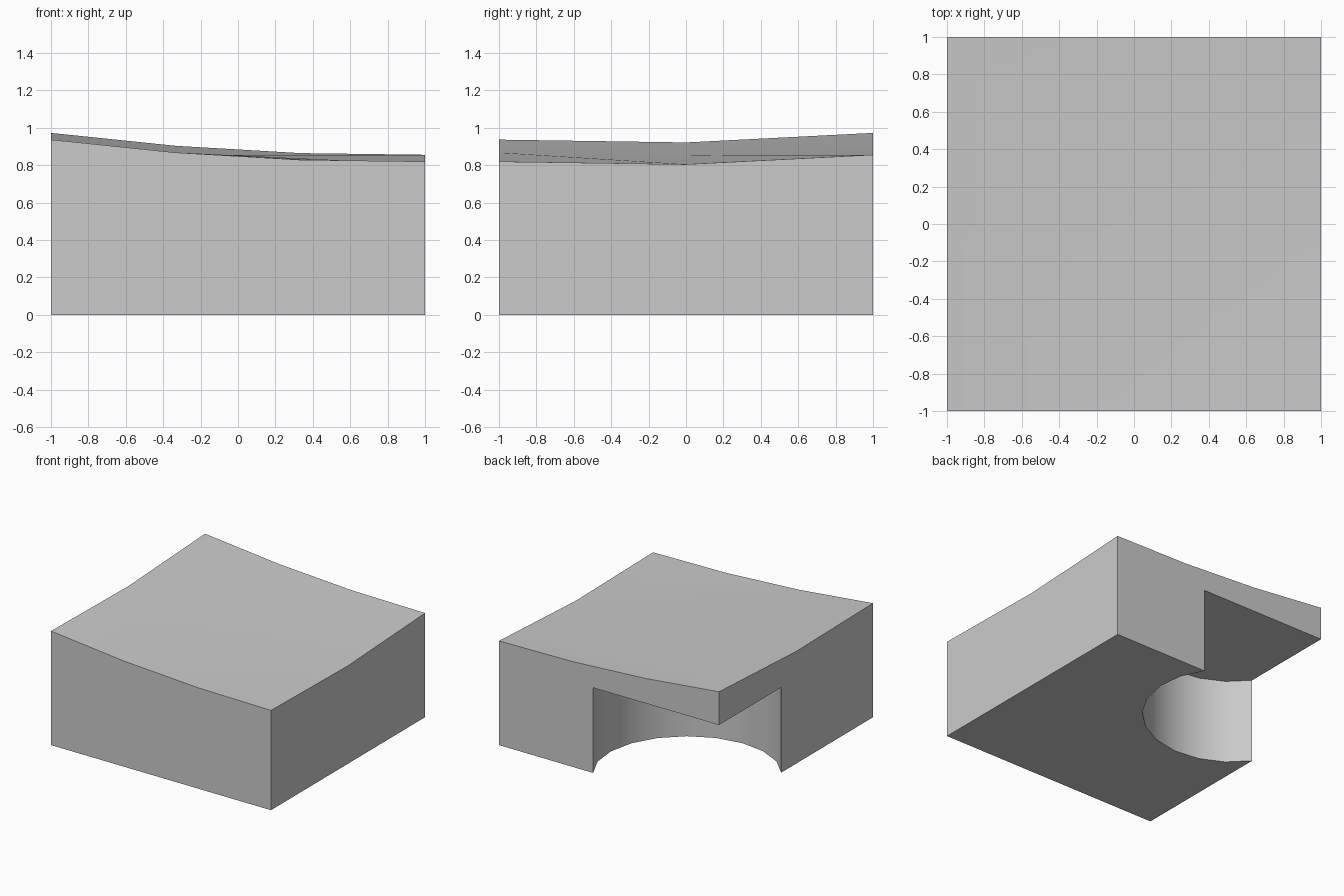
import bpy, bmesh, math
from mathutils import Vector

cube = bpy.data.objects.get("Cube")
if cube:
    bpy.data.objects.remove(cube, do_unlink=True)


def add_object(name, bm):
    bmesh.ops.recalc_face_normals(bm, faces=bm.faces)
    mesh = bpy.data.meshes.new(name)
    bm.to_mesh(mesh)
    bm.free()
    obj = bpy.data.objects.new(name, mesh)
    bpy.context.collection.objects.link(obj)
    return obj


# Plain grey material
grey = bpy.data.materials.new("plain grey")
grey.use_nodes = True
color = (0.6, 0.6, 0.6, 1)
grey.diffuse_color = color
grey.node_tree.nodes["Principled BSDF"].inputs["Base Color"].default_value = color

# Block with a gently sloping, faceted top
HEIGHT_ACROSS = [0.937, 0.868, 0.829, 0.82]   # along x
HEIGHT_ALONG = [0, -0.015, 0.036]             # along y
bm = bmesh.new()
bmesh.ops.create_grid(bm, x_segments=3, y_segments=2, size=1)
bottom = bm.faces[:]
top = bmesh.ops.extrude_face_region(bm, geom=bottom, use_keep_orig=True)["geom"]
for v in top:
    if isinstance(v, bmesh.types.BMVert):
        v.co.z = HEIGHT_ACROSS[round((v.co.x + 1) * 1.5)] + HEIGHT_ALONG[round(v.co.y + 1)]
bmesh.ops.dissolve_limit(bm, angle_limit=0.001, verts=bm.verts, edges=bm.edges)
block = add_object("block", bm)
block.data.materials.append(grey)

# Cutter for the rounded recess under the back right corner
start, end = Vector((0.145, 1)), Vector((-1, 0.193))
centre, half = (start + end) / 2, (start - end) / 2
inward = Vector((half.y, -half.x)).normalized() * 0.645
outline = [centre + half * math.cos(a) + inward * math.sin(a)
           for a in (math.pi * i / 10 for i in range(11))]
outline += [Vector((-1.3, end.y)), Vector((-1.3, 1.3)), Vector((start.x, 1.3))]
bm = bmesh.new()
base = bm.faces.new([bm.verts.new((p.x, p.y, -0.3)) for p in outline])
raised = bmesh.ops.extrude_face_region(bm, geom=[base], use_keep_orig=True)["geom"]
for v in raised:
    if isinstance(v, bmesh.types.BMVert):
        v.co.z = 0.7
cutter = add_object("recess_cutter", bm)
cutter.hide_render = True

# Cut the recess and shade
bpy.ops.object.select_all(action="DESELECT")
bpy.context.view_layer.objects.active = block
block.select_set(True)
cut = block.modifiers.new("recess", "BOOLEAN")
cut.object, cut.operation, cut.solver = cutter, "DIFFERENCE", "EXACT"
bpy.ops.object.modifier_apply(modifier=cut.name)
bpy.data.objects.remove(cutter, do_unlink=True)
bpy.ops.object.shade_smooth_by_angle(angle=math.radians(30))
